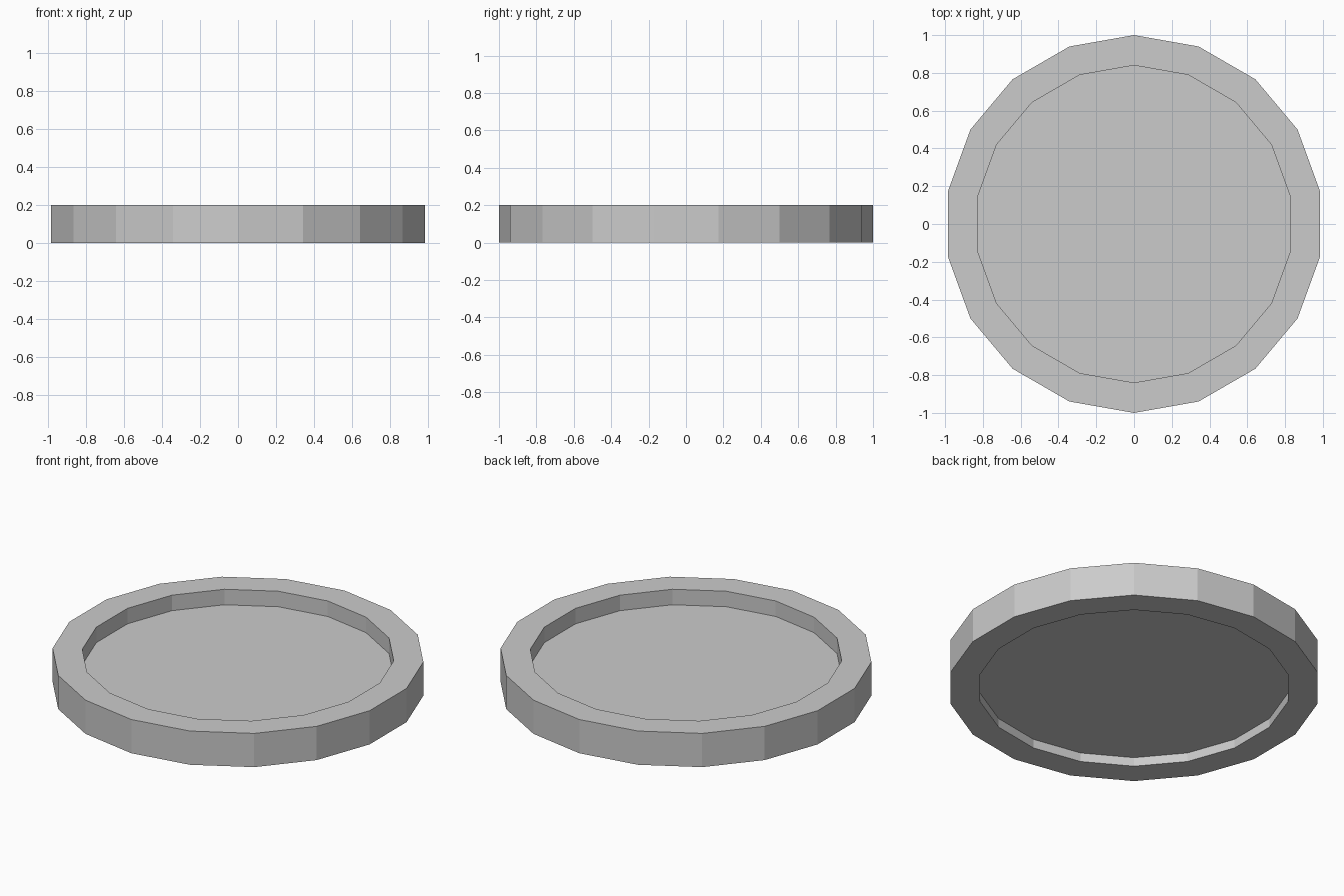
import bpy, bmesh, math

if "Cube" in bpy.data.objects:
    bpy.data.objects.remove(bpy.data.objects["Cube"])

SIDES = 18


def lathe(name, profile):
    """Revolve (radius, z) points around z, capping both ends flat."""
    bm = bmesh.new()
    rings = []
    for r, z in profile:
        ring = []
        for i in range(SIDES):
            a = math.pi / 2 + 2 * math.pi * i / SIDES
            ring.append(bm.verts.new((r * math.cos(a), r * math.sin(a), z)))
        rings.append(ring)
    for lower, upper in zip(rings, rings[1:]):
        for i in range(SIDES):
            j = (i + 1) % SIDES
            bm.faces.new((lower[i], lower[j], upper[j], upper[i]))
    bm.faces.new(rings[0])
    bm.faces.new(rings[-1])
    bmesh.ops.recalc_face_normals(bm, faces=bm.faces)
    mesh = bpy.data.meshes.new(name)
    bm.to_mesh(mesh)
    bm.free()
    obj = bpy.data.objects.new(name, mesh)
    bpy.context.collection.objects.link(obj)
    return obj


# Round tray: shallow recess below, thick rim, deeper recess above
lathe("round_tray", [
    (0.84, 0.053), (0.84, 0.0),
    (1.0, 0.0), (1.0, 0.2),
    (0.84, 0.2), (0.84, 0.108),
])
